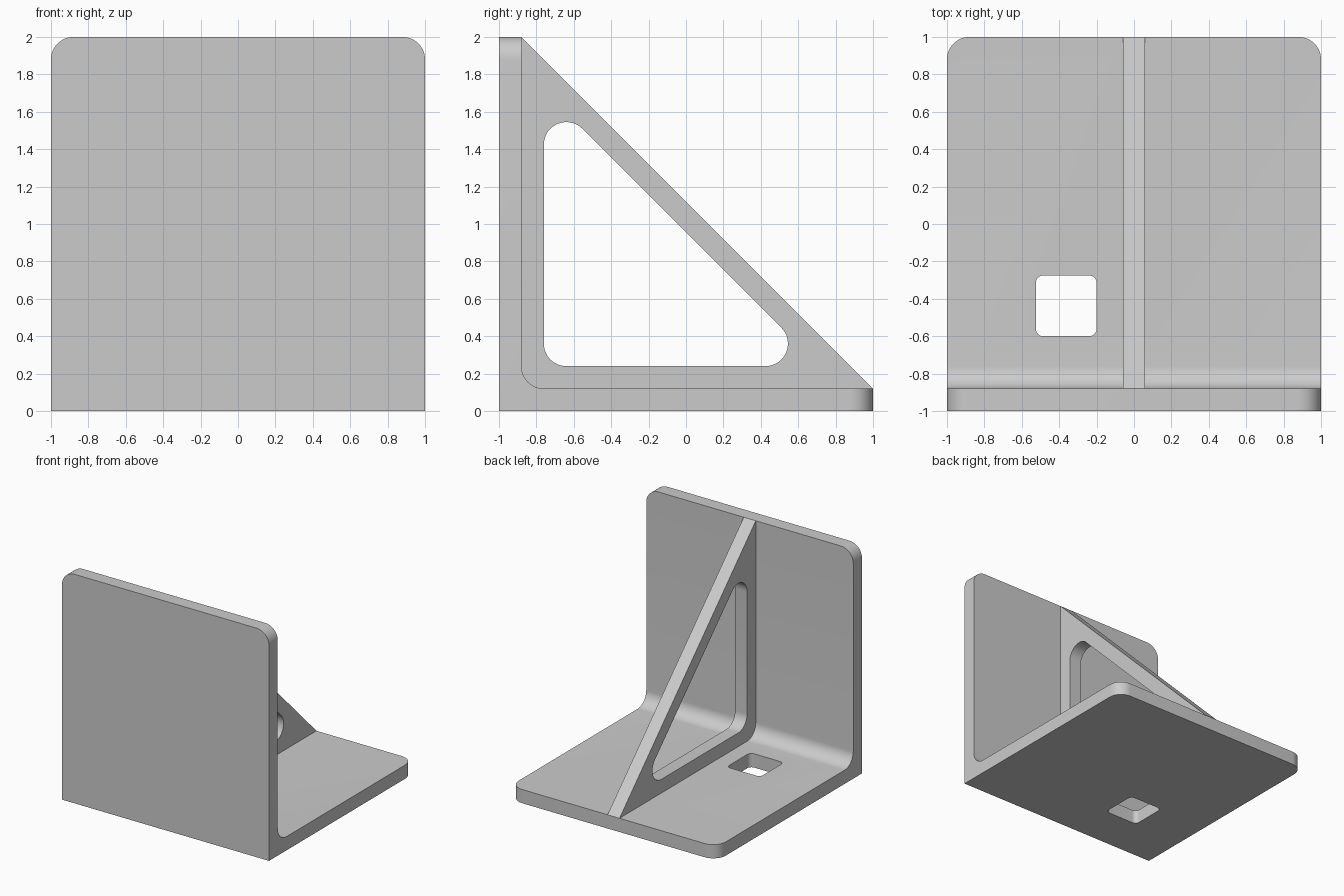
import bpy
import bmesh
import math
from mathutils import Vector

cube = bpy.data.objects.get("Cube")
if cube:
    bpy.data.objects.remove(cube)

T = 0.12        # plate thickness
R = 0.12        # corner and fillet radius
RIB = 0.058     # half thickness of the rib

grey = bpy.data.materials.new("plain grey")
grey.use_nodes = True
grey.diffuse_color = (0.6, 0.6, 0.6, 1)
grey.node_tree.nodes["Principled BSDF"].inputs["Base Color"].default_value = grey.diffuse_color


def rounded(corners, steps=12):
    """Outline from (u, v, radius) corners, each replaced by a tangent arc."""
    out = []
    for i, (u, v, r) in enumerate(corners):
        p = Vector((u, v))
        if r == 0:
            out.append(p)
            continue
        a = (Vector(corners[i - 1][:2]) - p).normalized()
        b = (Vector(corners[(i + 1) % len(corners)][:2]) - p).normalized()
        half = a.angle(b) / 2
        centre = p + (a + b).normalized() * r / math.sin(half)
        start = p + a * r / math.tan(half) - centre
        end = p + b * r / math.tan(half) - centre
        sweep = math.pi - 2 * half
        for k in range(steps + 1):
            t = k / steps
            arc = (start * math.sin((1 - t) * sweep) + end * math.sin(t * sweep)) / math.sin(sweep)
            out.append(centre + arc)
    return out


def prism(name, outline, axis, lo, hi, round_edges=None):
    """Extrude an outline along x (outline in y, z) or z (outline in x, y)."""
    bm = bmesh.new()
    along = Vector((1, 0, 0)) if axis == "x" else Vector((0, 0, 1))
    place = (lambda p: (lo, p.x, p.y)) if axis == "x" else (lambda p: (p.x, p.y, lo))
    face = bm.faces.new([bm.verts.new(place(p)) for p in outline])
    extruded = bmesh.ops.extrude_face_region(bm, geom=[face])["geom"]
    moved = [g for g in extruded if isinstance(g, bmesh.types.BMVert)]
    bmesh.ops.translate(bm, verts=moved, vec=along * (hi - lo))
    if round_edges:
        edges = [e for e in bm.edges if round_edges(e)]
        bmesh.ops.bevel(bm, geom=edges, offset=R, segments=12, profile=0.5, affect="EDGES")
    bmesh.ops.recalc_face_normals(bm, faces=bm.faces)
    mesh = bpy.data.meshes.new(name)
    bm.to_mesh(mesh)
    bm.free()
    mesh.materials.append(grey)
    obj = bpy.data.objects.new(name, mesh)
    bpy.context.collection.objects.link(obj)
    return obj


def combine(target, tool, operation):
    """Apply a boolean and discard the tool."""
    bpy.context.view_layer.objects.active = target
    mod = target.modifiers.new("combine", "BOOLEAN")
    mod.operation = operation
    mod.solver = "EXACT"
    mod.object = tool
    bpy.ops.object.modifier_apply(modifier=mod.name)
    bpy.data.objects.remove(tool)


def outer_corner(edge):
    a, b = (v.co for v in edge.verts)
    same_x = abs(a.x - b.x) < 1e-4
    top = min(a.z, b.z) > 1.99
    back = min(a.y, b.y) > 0.99
    return same_x and (top or back)


# Upright wall and base plate in one L-shaped section, with a filleted inner corner
section = rounded([(-1, 0, 0), (1, 0, 0), (1, T, 0), (T - 1, T, R), (T - 1, 2, 0), (-1, 2, 0)])
bracket = prism("angle_bracket", section, "x", -1, 1, outer_corner)

# Rounded square hole through the base
x0, x1, y0, y1, r = -0.525, -0.2, -0.6, -0.275, 0.04
square = rounded([(x0, y0, r), (x1, y0, r), (x1, y1, r), (x0, y1, r)])
combine(bracket, prism("base_hole_cutter", square, "z", -0.1, 0.3), "DIFFERENCE")

# Diagonal rib, sunk into both plates
sink = T / 2
triangle = rounded([(T - 1, 2, 0), (T - 1 - sink, 2 - sink, 0), (T - 1 - sink, T - sink, 0),
                    (1 - sink, T - sink, 0), (1, T, 0)])
rib = prism("rib", triangle, "x", -RIB, RIB)

# Rounded triangular window in the rib
inner, low, slope = -0.76, 0.24, 0.955
window = rounded([(inner, low, R), (slope - low, low, R), (inner, slope - inner, R)])
combine(rib, prism("rib_window_cutter", window, "x", -0.3, 0.3), "DIFFERENCE")
combine(bracket, rib, "UNION")

# Smooth the rounds and keep the edges crisp
bpy.ops.object.select_all(action="DESELECT")
bracket.select_set(True)
bpy.context.view_layer.objects.active = bracket
bpy.ops.object.shade_smooth_by_angle(angle=math.radians(30))
